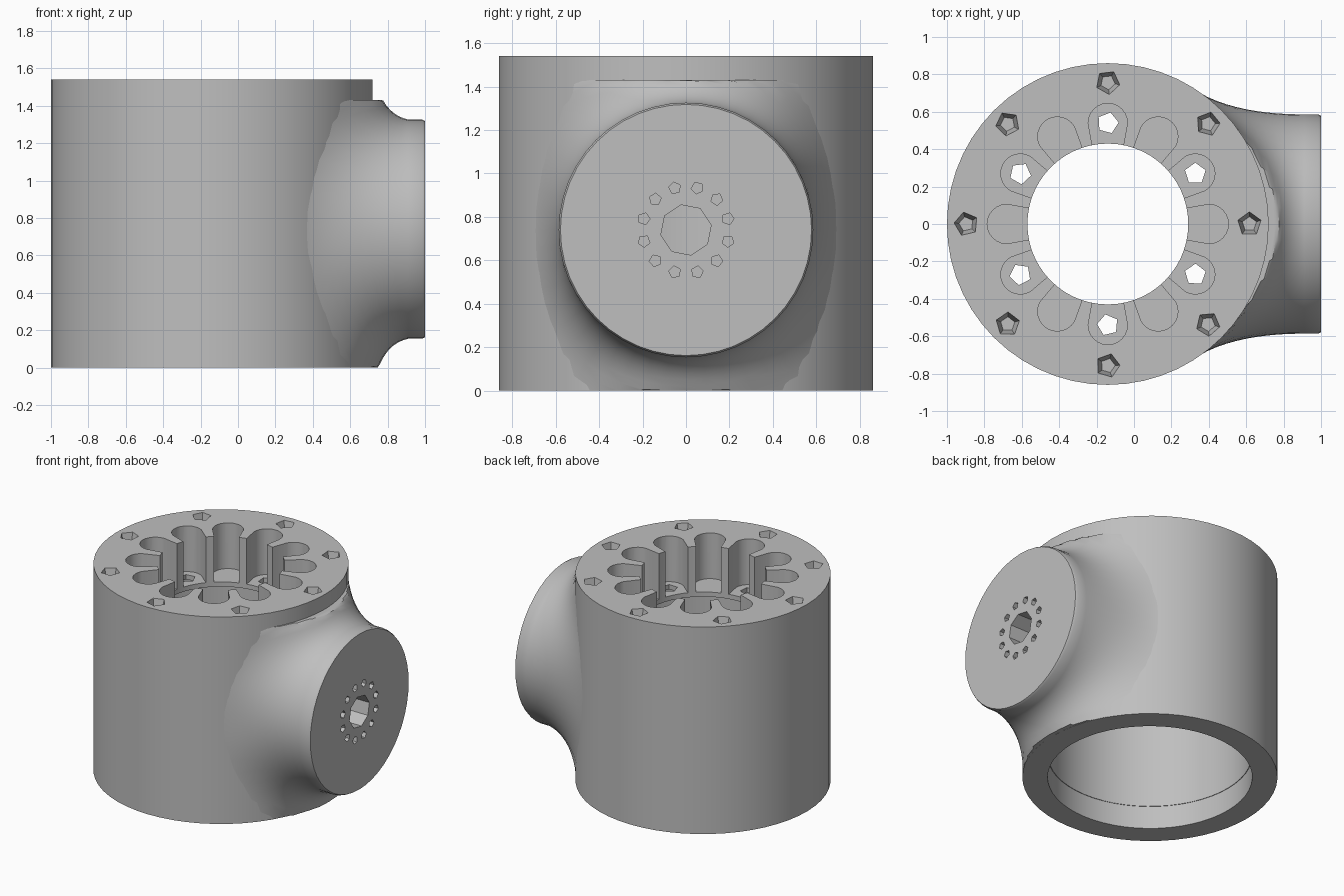
import bpy, bmesh, math
from math import sin, cos, pi, sqrt, radians
from mathutils import Matrix, Vector

cube = bpy.data.objects.get("Cube")
if cube:
    bpy.data.objects.remove(cube)

grey = bpy.data.materials.new("neutral grey")
grey.use_nodes = True
COLOUR = (0.52, 0.52, 0.52, 1)
grey.diffuse_color = COLOUR
grey.node_tree.nodes["Principled BSDF"].inputs["Base Color"].default_value = COLOUR

CX = -0.14            # body axis
R_BODY = 0.86
R_BORE = 0.69
Z_PORT = 0.74         # side port axis height
R_PORT = 0.586
Z_SEAM = 1.43
Z_TOP = 1.54
Z_FLOOR = 1.2         # slot floors
Z_PLUG = 1.165        # underside of the cap


def make_object(name, bm):
    bmesh.ops.recalc_face_normals(bm, faces=bm.faces)
    mesh = bpy.data.meshes.new(name)
    bm.to_mesh(mesh)
    bm.free()
    mesh.materials.append(grey)
    obj = bpy.data.objects.new(name, mesh)
    bpy.context.collection.objects.link(obj)
    return obj


def loft(bm, rings, closed=False):
    """Bridge equal-length rings of points with quads."""
    rows = [[bm.verts.new(p) for p in ring] for ring in rings]
    pairs = list(zip(rows, rows[1:]))
    if closed:
        pairs.append((rows[-1], rows[0]))
    for a, b in pairs:
        for i in range(len(a)):
            j = (i + 1) % len(a)
            bm.faces.new((a[i], a[j], b[j], b[i]))
    return rows


def lathe(name, profile, n=56):
    """Turn a closed (radius, z) profile around the body axis."""
    bm = bmesh.new()
    loft(bm, [[(CX + r * cos(2 * pi * i / n), r * sin(2 * pi * i / n), z)
               for i in range(n)] for r, z in profile], closed=True)
    return make_object(name, bm)


def add_peg(bm, centre, r1, r2, depth, sides, axis="Z", spin=0.0):
    """Cutter peg of the given depth centred on a point."""
    m = Matrix.Translation(Vector(centre))
    if axis == "X":
        m = m @ Matrix.Rotation(pi / 2, 4, "Y")
    m = m @ Matrix.Rotation(spin, 4, "Z")
    bmesh.ops.create_cone(bm, cap_ends=True, segments=sides, radius1=r1,
                          radius2=r2, depth=depth, matrix=m)


def cut(obj, bm):
    cutter = make_object("cutter", bm)
    cutter.hide_render = True
    mod = obj.modifiers.new("cut", "BOOLEAN")
    mod.operation = "DIFFERENCE"
    mod.solver = "EXACT"
    mod.object = cutter
    bpy.context.view_layer.objects.active = obj
    bpy.ops.object.modifier_apply(modifier=mod.name)
    bpy.data.objects.remove(cutter)


def polar(r, a):
    return CX + r * cos(a), r * sin(a)


# Main housing tube with a slight lip in the lower bore
body = lathe("housing_body", [(R_BODY, 0), (R_BODY, Z_SEAM), (R_BORE - 0.004, Z_SEAM),
                              (R_BORE - 0.004, 0.17), (R_BORE, 0.17), (R_BORE, 0)])

# Top cap: outer rim plus a plug reaching down into the bore
cap = lathe("top_cap", [(R_BODY, Z_SEAM), (R_BODY, Z_TOP), (0.43, Z_TOP), (0.43, Z_PLUG),
                        (R_BORE, Z_PLUG), (R_BORE, Z_SEAM)])

# Twelve rounded slots opening into the centre hole
bm = bmesh.new()
for k in range(12):
    a = k * pi / 6
    outline = [(0.40, -0.08)]
    outline += [(0.54 + 0.105 * cos(t), 0.105 * sin(t))
                for t in (radians(-90 + 15 * i) for i in range(13))]
    outline += [(0.40, 0.08)]
    rings = [[(CX + u * cos(a) - v * sin(a), u * sin(a) + v * cos(a), z)
              for u, v in outline] for z in (Z_FLOOR, 1.7)]
    low, high = loft(bm, rings)
    bm.faces.new(low)
    bm.faces.new(high)
cut(cap, bm)

# Rim screw pits and holes through the slot floors
bm = bmesh.new()
for k in range(8):
    add_peg(bm, (*polar(0.757, k * pi / 4), 1.49), 0.035, 0.072, 0.16, 5, spin=k)
for k in range(6):
    add_peg(bm, (*polar(0.54, pi / 6 + k * pi / 3), 1.15), 0.058, 0.058, 0.3, 5, spin=k)
cut(cap, bm)


# Side port: flange disc flowing through a broad fillet into the housing
def body_x(y):
    return CX + sqrt(max(0, R_BODY ** 2 - y ** 2))


N, STEPS = 48, 12


def port_ring(x, r):
    return [(x, r * cos(2 * pi * i / N), Z_PORT + r * sin(2 * pi * i / N)) for i in range(N)]


def fillet_point(i, t):
    a = 2 * pi * i / N
    up = sin(a) ** 2
    r1 = R_PORT + 0.035 * up
    r2 = R_PORT + 0.16 + 0.18 * up + 0.12 * sin(2 * a) ** 2
    x1 = body_x(r1 * cos(a)) + 0.018 * up
    x2 = body_x(r2 * cos(a)) - 0.004
    wa, wb, wc = (1 - t) ** 2, 2 * t * (1 - t), t * t
    x = wa * 0.91 + wb * x1 + wc * x2
    r = wa * R_PORT + wb * r1 + wc * r2
    return (x, r * cos(a), min(max(Z_PORT + r * sin(a), 0.001), Z_SEAM))


rings = [port_ring(1.0, R_PORT - 0.008), port_ring(0.985, R_PORT)]
rings += [[fillet_point(i, s / STEPS) for i in range(N)] for s in range(STEPS + 1)]
# Close the inner side within the housing wall
for r in (0.6, 0.3):
    rings.append([(body_x(y) - 0.08, y, z) for _, y, z in port_ring(0, r)])
bm = bmesh.new()
rows = loft(bm, rings)
bm.faces.new(rows[0])
centre = bm.verts.new((body_x(0) - 0.08, 0, Z_PORT))
for i in range(N):
    bm.faces.new((rows[-1][i], rows[-1][(i + 1) % N], centre))
port = make_object("side_port", bm)


# Shaft hole with a circle of small screw holes
bm = bmesh.new()
add_peg(bm, (0.8, 0, Z_PORT), 0.118, 0.118, 0.8, 8, "X", 0.2)
for k in range(12):
    a = radians(15 + 30 * k)
    add_peg(bm, (0.98, 0.2 * cos(a), Z_PORT + 0.2 * sin(a)), 0.028, 0.028, 0.2, 5, "X", k)
cut(port, bm)
bm = bmesh.new()
add_peg(bm, (0.7, 0, Z_PORT), 0.118, 0.118, 0.6, 8, "X", 0.2)
cut(body, bm)

# Smooth curved walls, keep edges crisp
for obj in (body, cap, port):
    bpy.ops.object.select_all(action="DESELECT")
    obj.select_set(True)
    bpy.context.view_layer.objects.active = obj
    bpy.ops.object.shade_smooth_by_angle(angle=radians(30))
